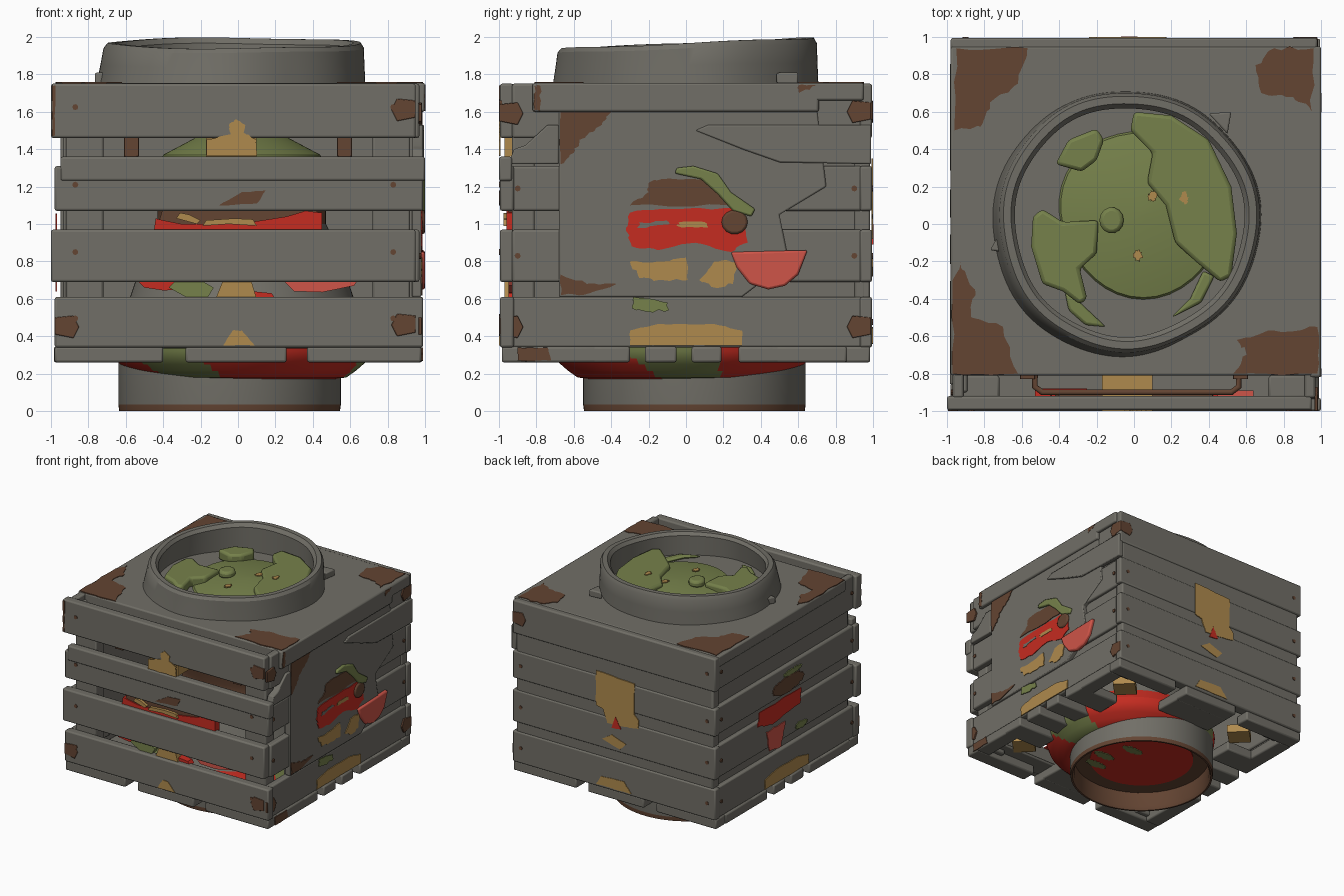
import bpy, bmesh, math, random
from mathutils import Vector

random.seed(4)
cube = bpy.data.objects.get("Cube")
if cube:
    bpy.data.objects.remove(cube)


def material(name, r, g, b):
    m = bpy.data.materials.new(name)
    m.use_nodes = True
    m.diffuse_color = (r, g, b, 1)
    bsdf = m.node_tree.nodes["Principled BSDF"]
    bsdf.inputs["Base Color"].default_value = (r, g, b, 1)
    bsdf.inputs["Roughness"].default_value = 0.8
    return m


GREY = material("weathered grey", .165, .158, .135)
RUST = material("rust brown", .125, .058, .032)
TAN = material("tan", .43, .255, .075)
GREEN = material("leaf green", .18, .22, .07)
RED = material("red", .56, .025, .015)
PINK = material("pale red", .62, .09, .065)


def finish(name, bm, mats, bevel=0.0, smooth=True):
    bmesh.ops.recalc_face_normals(bm, faces=bm.faces)
    mesh = bpy.data.meshes.new(name)
    bm.to_mesh(mesh)
    bm.free()
    ob = bpy.data.objects.new(name, mesh)
    bpy.context.collection.objects.link(ob)
    for m in mats:
        mesh.materials.append(m)
    if bevel:
        mod = ob.modifiers.new("soft edges", "BEVEL")
        mod.width, mod.segments = bevel, 2
    if smooth:
        bpy.ops.object.select_all(action="DESELECT")
        ob.select_set(True)
        bpy.context.view_layer.objects.active = ob
        bpy.ops.object.shade_smooth_by_angle()


def place(side, u, v, d):
    return {"front": (u, -d, v), "back": (u, d, v), "right": (d, u, v),
            "left": (-d, u, v), "top": (u, v, d)}[side]


def rough(points, amount, steps=5):
    # Break up an outline so that its edges look torn
    out = []
    for i, p in enumerate(points):
        a, b = Vector(p), Vector(points[(i + 1) % len(points)])
        out.append(a)
        for k in range(1, steps):
            jitter = Vector((random.uniform(-1, 1), random.uniform(-1, 1)))
            out.append(a.lerp(b, k / steps) + jitter * amount)
    return out


def prism(name, side, points, d0, d1, mat, torn=0.0, bevel=0.0):
    bm = bmesh.new()
    pts = rough(points, torn) if torn else points
    low = [bm.verts.new(place(side, u, v, d0)) for u, v in pts]
    high = [bm.verts.new(place(side, u, v, d1)) for u, v in pts]
    bm.faces.new(low)
    bm.faces.new(high)
    for i in range(len(pts)):
        j = (i + 1) % len(pts)
        bm.faces.new((low[i], low[j], high[j], high[i]))
    finish(name, bm, [mat], bevel, smooth=bevel > 0)


def board(name, side, u0, u1, v0, v1, d0, d1, mat=GREY, bevel=.012):
    prism(name, side, [(u0, v0), (u1, v0), (u1, v1), (u0, v1)], d0, d1, mat, 0, bevel)


def paint(name, side, mat, points, d, torn=.008):
    prism(name, side, points, d - .004, d + .004, mat, torn)


def oval(u, v, ru, rv, n=14):
    return [(u + ru * math.cos(math.tau * i / n), v + rv * math.sin(math.tau * i / n)) for i in range(n)]


def lathe(name, profile, centre, mats, rule=None, closed=False, warp=None, n=120):
    bm = bmesh.new()
    rows = []
    for r, z in profile:
        row = []
        for i in range(n):
            a = math.tau * i / n
            rr, zz = warp(r, z, a) if warp else (r, z)
            row.append(bm.verts.new((centre[0] + rr * math.cos(a), centre[1] + rr * math.sin(a), zz)))
        rows.append(row)
    if closed:
        rows.append(rows[0])
    for a, b in zip(rows, rows[1:]):
        for i in range(n):
            j = (i + 1) % n
            bm.faces.new((a[i], a[j], b[j], b[i]))
    if not closed:
        bm.faces.new(rows[0])
        bm.faces.new(rows[-1])
    if rule:
        for f in bm.faces:
            f.material_index = rule(f.calc_center_median())
    finish(name, bm, mats)


# Slats, linings and posts of the crate
rows = [(.34, .61), (.69, .97), (1.07, 1.31), (1.46, 1.75)]
for k, (lo, hi) in enumerate(rows):
    shift = .02 * (k % 2)
    board("front_slat", "front", -.98 - shift, .99 - 2 * shift, lo, hi, .92, .995)
    board("back_slat", "back", -.98, .98, lo, hi, .93, .995)
    for side, d in (("left", .974), ("right", .974), ("back", .996)):
        if side != "back":
            board(side + "_slat", side, -.93, .94, lo, hi, .91, .97)
        for u in (-.9, .9):
            paint(side + "_nail", side, RUST, oval(u, (lo + hi) / 2, .016, .016, 8), d, 0)
    for u in (-.87, .83):
        paint("front_nail", "front", RUST, oval(u, (lo + hi) / 2 + .02, .016, .016, 8), .996, 0)
board("front_beam", "front", -.95, 1, 1.23, 1.36, .93, 1)
board("back_lining", "back", -.95, .95, .34, 1.7, .9, .96)
board("back_filler", "back", -.95, .95, .6, 1.5, .94, .985)
board("left_lining", "left", -.9, .92, .4, 1.7, .89, .935)
board("right_backing", "right", -.66, .92, .5, 1.6, .9, .94)
board("floor_edge", "front", -.9, .9, .335, .36, .74, .94)
for x in (-.82, .82):
    for y in (-.87, .85):
        board("corner_post", "top", x - .1, x + .1, y - .06, y + .06, .3, 1.68)

# Lid with its skirt and rusty corners
board("lid", "top", -.98, 1, -.81, .95, 1.66, 1.755)
board("lid_skirt", "right", -.82, .71, 1.6, 1.755, .94, 1)
lid_rust = [
    [(-.95, .94), (-.57, .94), (-.62, .75), (-.77, .65), (-.82, .52), (-.96, .5)],
    [(.75, .94), (.65, .85), (.68, .7), (.85, .68), (.95, .6), (.96, .94)],
    [(-.97, -.8), (-.62, -.8), (-.7, -.55), (-.87, -.5), (-.85, -.35), (-.93, -.2), (-.97, -.3)],
    [(.53, -.8), (.6, -.7), (.55, -.62), (.75, -.57), (.98, -.55), (.98, -.8)]]
for pts in lid_rust:
    paint("lid_rust", "top", RUST, pts, 1.756, .012)
paint("skirt_rust", "right", RUST, [(-.81, 1.61), (-.78, 1.61), (-.78, 1.74), (-.81, 1.74)], .998)
paint("skirt_rust", "right", RUST, [(.6, 1.74), (.6, 1.7), (.7, 1.74)], .998)

# Dented collar on the lid, leaning out at its base on one side
def collar_warp(r, z, a):
    lift = (z - 1.75) / .23
    dent = .006 * math.sin(3 * a + 1) + .004 * math.sin(7 * a)
    flare = .04 * (1 - lift) * max(0, math.cos(a - 3.6))
    return r + dent + flare, z + lift * (.03 * math.sin(a) + .004 * math.sin(4 * a))


lathe("top_collar", [(.7, 1.745), (.695, 1.85), (.692, 1.94), (.675, 1.967), (.635, 1.967), (.61, 1.94), (.61, 1.745)],
      (-.025, .015), [GREY], closed=True, warp=collar_warp)
for tip, a, b in [((.52, .6), (.4, .59), (.5, .48)), ((-.77, -.14), (-.7, -.02), (-.7, -.15))]:
    prism("collar_tab", "top", [tip, a, b], 1.75, 1.81, GREY, 0, .01)

# Leafy mound within the collar
lathe("leaf_mound", [(.46, 1.74), (.44, 1.77), (.3, 1.8), (.12, 1.815), (.02, 1.82)], (.05, .06), [GREEN],
      warp=lambda r, z, a: (r * (1 + .03 * math.sin(3 * a)), z), n=40)
leaves = [
    [(-.54, .04), (-.49, .08), (-.38, .01), (-.19, .02), (-.2, -.16), (-.29, -.24), (-.25, -.4), (-.29, -.43),
     (-.38, -.36), (-.49, -.32), (-.55, -.12)],
    [(0, .6), (.2, .58), (.4, .45), (.52, .2), (.55, -.05), (.52, -.28), (.46, -.31), (.33, -.2), (.22, -.1), (.17, .1),
     (.07, .22), (.1, .38), (-.02, .5)],
    [(-.42, .32), (-.35, .45), (-.2, .51), (-.16, .45), (-.2, .34), (-.28, .28)],
    [(-.37, -.36), (-.31, -.4), (-.15, -.55), (-.26, -.54), (-.35, -.46)],
    [(.37, -.25), (.43, -.28), (.36, -.42), (.2, -.5), (.3, -.4)]]
for k, pts in enumerate(leaves):
    prism("leaf", "top", pts, 1.75, 1.84 if k < 3 else 1.78, GREEN, 0, .02)
prism("leaf_knob", "top", oval(-.12, .02, .065, .07), 1.8, 1.86, GREEN, 0, .02)
for u, v in [(.1, .15), (.02, -.17), (.27, .14)]:
    paint("leaf_fleck", "top", TAN, oval(u, v, .025, .035, 6), 1.822 if u < .2 else 1.843)

# Layered round body inside the crate, with slanted stripes near the base
def body_colour(c):
    a = math.atan2(c.y, c.x)
    if c.z > 1.22:
        return 1
    if c.z > 1.0:
        return 2
    if c.z > .45:
        return 3
    return int(c.z > .175 and math.cos(3 * a - .9 + 4 * c.z) > .6)


lathe("layered_body", [(.1, 1.5), (.25, 1.46), (.42, 1.37), (.48, 1.22), (.45, 1.1), (.45, 1.0), (.5, .9),
                       (.55, .75), (.6, .6), (.66, .45), (.7, .36), (.695, .32), (.68, .28), (.65, .25), (.61, .215),
                       (.56, .18), (.5, .17)],
      (.02, -.02), [RED, GREEN, RUST, GREY], body_colour)

# Coloured layers showing through the front gaps
layers = [
    (RUST, .95, [(-.43, .99), (.43, .99), (.42, 1.09), (-.4, 1.09)]),
    (RED, .96, [(-.45, .96), (.45, .96), (.45, 1.06), (.36, 1.07), (.26, 1.04), (.1, 1.015), (-.1, 1.0), (-.3, 1.0),
                (-.4, 1.02), (-.44, 1.03)]),
    (TAN, .975, [(-.33, 1.03), (-.22, 1.0), (-.2, 1.02), (-.26, 1.05), (-.31, 1.06)]),
    (TAN, .975, [(-.19, .99), (-.05, 1.0), (.1, .99), (.08, 1.025), (-.02, 1.03), (-.17, 1.02)]),
    (RED, .94, [(-.53, .69), (-.5, .66), (-.4, .645), (-.25, .65), (-.25, .7), (-.53, .7)]),
    (GREEN, .96, [(-.37, .66), (-.28, .61), (-.16, .61), (-.13, .66), (-.2, .7), (-.33, .7)]),
    (TAN, .97, [(-.12, .6), (.1, .6), (.07, .7), (-.08, .7)]),
    (RED, .95, [(.08, .6), (.2, .6), (.18, .63), (.08, .64)]),
    (PINK, .95, [(.24, .7), (.3, .64), (.45, .635), (.62, .67), (.64, .7)])]
for mat, d, pts in layers:
    prism("front_layer", "front", pts, d - .06, d, mat)
prism("front_wedge", "front", [(-.17, 1.36), (.1, 1.36), (.1, 1.47), (-.17, 1.47)], .74, .97, TAN)

# Rusty wire handle behind the top front slat
curve = bpy.data.curves.new("wire_handle", "CURVE")
curve.dimensions, curve.bevel_depth = "3D", .016
spline = curve.splines.new("POLY")
path = [(-.53, -.8), (-.53, -.87), (-.49, -.9), (.52, -.9), (.56, -.87), (.56, -.8)]
spline.points.add(len(path) - 1)
for p, (x, y) in zip(spline.points, path):
    p.co = (x, y, 1.6, 1)
curve.materials.append(RUST)
bpy.context.collection.objects.link(bpy.data.objects.new("wire_handle", curve))
for u in (-.57, .57):
    board("handle_bracket", "front", u - .04, u + .04, 1.36, 1.62, .8, .83, RUST, .004)

# Open foot below, rusty inside and along the lower lip
lathe("foot_ring", [(.595, .33), (.595, .035), (.59, 0), (.575, 0), (.56, .03), (.56, .33)], (-.045, .045),
      [GREY, RUST], lambda c: int(c.z < .035 or math.hypot(c.x + .045, c.y - .045) < .57), closed=True)
prism("foot_floor", "top", oval(-.045, .045, .56, .56, 40), .16, .2, RUST)
paint("foot_disc", "top", RED, oval(-.045, .045, .43, .43, 40), .158, 0)
for x, y in [(.24, -.1), (.12, .12), (.2, -.25)]:
    paint("foot_stripe", "top", GREEN, oval(x, y, .1, .04, 10), .152)

# Base planks with gaps, pads reaching inward and plates in the open corners
for side in ("front", "back"):
    for u0, u1 in [(-.98, -.4), (-.28, .26), (.37, .98)]:
        board("base_plank", side, u0, u1, .26, .345, .85, .985)
    board("base_pad", side, -.28, .26, .26, .345, .62, .87)
for side in ("left", "right"):
    for u0, u1 in [(-.5, -.3), (-.22, -.05), (.03, .19), (.28, .5)]:
        board("base_pad", side, u0, u1, .26, .345, .6, .985)
    for u0, u1 in [(-.86, -.45), (.45, .86)]:
        board("base_edge", side, u0, u1, .26, .345, .85, .985)
for x, y in [(.62, .62), (-.62, .62), (.65, -.65)]:
    prism("corner_wedge", "top", oval(x, y, .13, .13, 4), .33, .4, TAN)

# Sheet panel and split boards on the right side
prism("right_panel", "right", [(-.68, .61), (.3, .61), (.55, .8), (.5, 1.05), (.75, 1.2), (.7, 1.61), (-.68, 1.61)],
      .93, .98, GREY, 0, .008)
prism("split_board", "right", [(.05, 1.5), (.12, 1.53), (.99, 1.53), (.99, 1.32), (.5, 1.33), (.3, 1.4)],
      .95, .995, GREY, 0, .008)
prism("bent_board", "right", [(-.95, 1.32), (-.68, 1.32), (-.68, 1.53), (-.74, 1.53), (-.86, 1.42), (-.92, 1.4)],
      .93, .99, GREY, 0, .008)

# Painted fruit layers and rust on the right panel
picture = [
    (RUST, [(-.67, 1.6), (-.4, 1.6), (-.45, 1.53), (-.57, 1.45), (-.6, 1.38), (-.67, 1.32)]),
    (RUST, [(-.67, .62), (-.55, .62), (-.37, .68), (-.53, .68), (-.67, .73)]),
    (RUST, [(-.3, 1.1), (.24, 1.1), (.23, 1.17), (.1, 1.24), (-.13, 1.24), (-.2, 1.22), (-.2, 1.17)]),
    (RED, [(-.3, 1.06), (-.1, 1.08), (.3, 1.08), (.33, .9), (.24, .85), (.05, .9), (-.15, .86), (-.29, .88), (-.32, .98)]),
    (TAN, [(-.3, .8), (-.15, .8), (0, .82), (.01, .7), (-.15, .7), (-.25, .71)]),
    (TAN, [(.07, .7), (.15, .8), (.27, .8), (.25, .68), (.15, .66)]),
    (GREEN, [(-.29, .55), (-.2, .53), (-.09, .54), (-.1, .58), (-.28, .61)])]
for mat, pts in picture:
    paint("panel_picture", "right", mat, pts, .982)
paint("panel_stripe", "right", GREY, [(-.26, .98), (-.08, 1.0), (-.1, 1.02), (-.25, 1.01)], .985)
paint("panel_stripe", "right", TAN, [(-.05, .99), (.12, .98), (.1, 1.01), (-.03, 1.01)], .985)
prism("fruit_wedge", "right", [(.24, .85), (.65, .86), (.6, .73), (.53, .67), (.44, .65), (.34, .68), (.27, .77)],
      .96, 1, PINK, 0, .012)
prism("fruit_stem", "right", [(-.06, 1.27), (-.05, 1.3), (.04, 1.31), (.17, 1.27), (.24, 1.17), (.37, 1.08), (.35, 1.04),
                              (.25, 1.07), (.17, 1.16), (.08, 1.24)], .97, 1, GREEN, 0, .01)
prism("fruit_seed", "right", oval(.26, 1.01, .07, .065), .97, 1, RUST, 0, .012)

# Matching paint on the left slats
left_picture = [(RUST, oval(-.02, 1.15, .22, .07)), (GREEN, oval(-.08, 1.24, .12, .025)),
                (RED, [(-.2, 1.05), (.38, 1.05), (.4, .93), (.2, .88), (-.18, .92)]),
                (PINK, [(.02, .84), (.28, .84), (.24, .66), (.08, .64)]), (GREEN, oval(-.2, .73, .08, .03))]
for mat, pts in left_picture:
    paint("left_picture", "left", mat, pts, .973)

# Painted marks on the other boards
arch = [(-.3, .35), (.3, .35), (.3, .43), (.15, .465), (-.15, .465), (-.3, .43)]
for side in ("left", "right"):
    paint("arch_mark", side, TAN, arch, .973, .003)
marks = [
    ("front", TAN, [(-.08, .35), (.09, .35), (.02, .43), (-.03, .43)]),
    ("front", TAN, [(-.17, 1.365), (.1, 1.365), (.1, 1.45), (.03, 1.49), (.04, 1.53), (-.01, 1.56), (-.05, 1.53),
                    (-.04, 1.48), (-.17, 1.45)]),
    ("front", RUST, [(-.1, 1.1), (.1, 1.11), (.15, 1.18), (.02, 1.17)]),
    ("front", RUST, [(-.995, 1.47), (-.98, 1.47), (-.975, 1.74), (-.995, 1.74)]),
    ("back", TAN, [(-.2, 1.33), (.17, 1.35), (.17, 1.05), (.1, 1.03), (.06, .92), (-.1, .93), (-.24, .95), (-.24, 1.02),
                   (-.2, 1.06)]),
    ("back", TAN, [(.11, .77), (-.06, .72), (-.12, .78), (.02, .83)]),
    ("back", TAN, [(-.17, .36), (.17, .36), (.12, .44), (-.1, .45)])]
for side, mat, pts in marks:
    paint(side + "_mark", side, mat, pts, .996, .003)
paint("back_mark", "back", RED, [(.02, .89), (-.02, 1.0), (-.07, .9)], .999, .003)

# Rusty corner plates, pointing inward
for side, d, spots in (("front", .992, [(-.92, .45), (.89, .46), (.89, 1.61)]),
                       ("right", .975, [(-.94, .45), (.93, .45), (.93, 1.6), (-.94, 1.59)]),
                       ("back", .992, [(.92, 1.6)])):
    for u, v in spots:
        s = math.copysign(1, u)
        pts = [(u + s * .06, v - .04), (u + s * .06, v + .05), (u - s * .04, v + .06), (u - s * .07, v), (u - s * .04, v - .06)]
        prism(side + "_corner_plate", side, pts, d - .01, d + .008, RUST, 0, .004)
paint("base_rust", "right", RUST, [(-.9, .27), (-.72, .27), (-.74, .34), (-.9, .34)], .986, .003)
